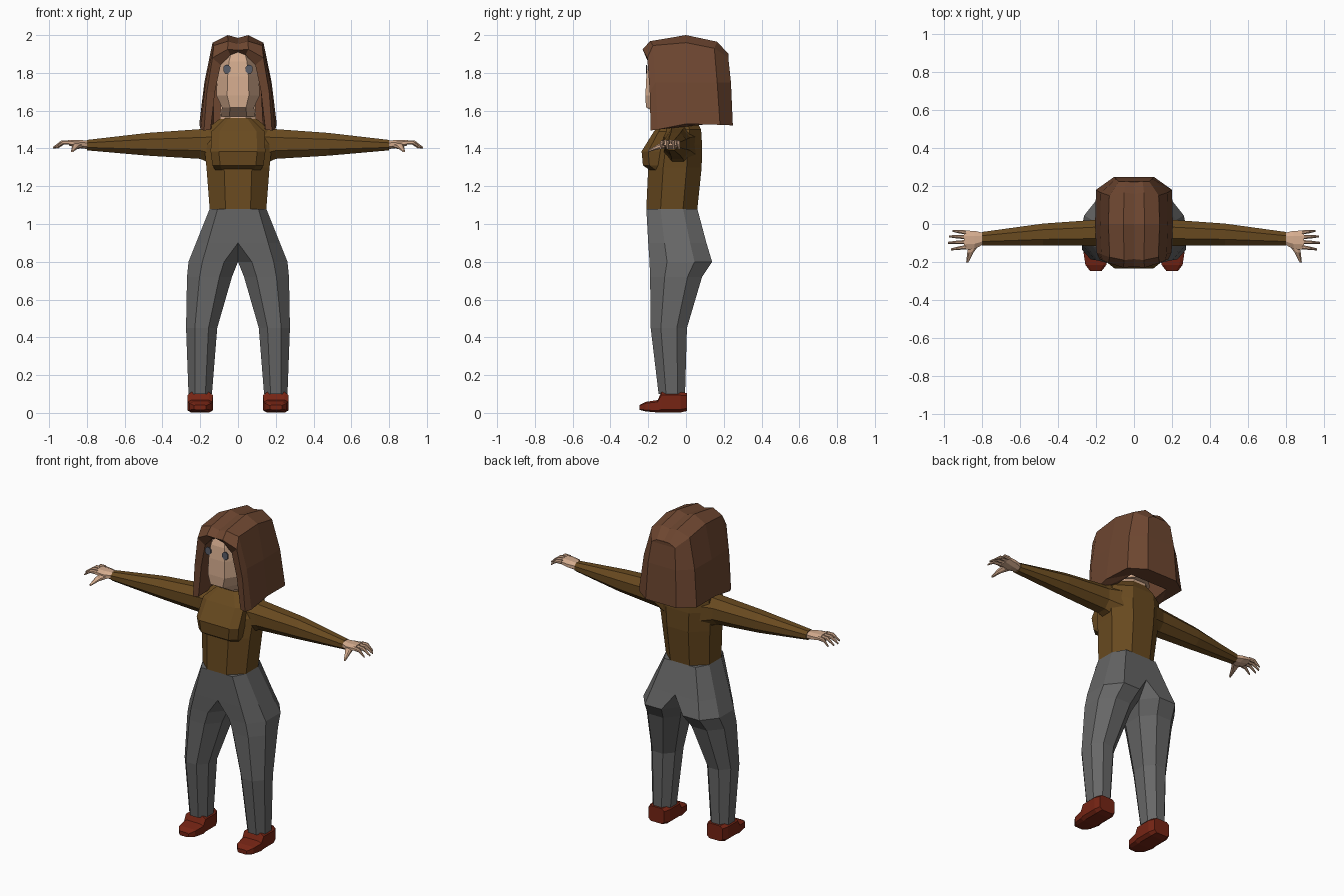
import bpy
import bmesh

if "Cube" in bpy.data.objects:
    bpy.data.objects.remove(bpy.data.objects["Cube"], do_unlink=True)


def material(name, rgb):
    mat = bpy.data.materials.new(name)
    mat.use_nodes = True
    color = (*rgb, 1)
    mat.diffuse_color = color
    mat.node_tree.nodes["Principled BSDF"].inputs["Base Color"].default_value = color
    return mat


SKIN = material("skin", (.66, .41, .27))
SWEATER = material("brown sweater", (.14, .068, .014))
TROUSERS = material("grey trousers", (.135, .135, .135))
SHOES = material("red shoes", (.18, .018, .007))
HAIR = material("brown hair", (.155, .062, .03))
EYES = material("slate eyes", (.1, .11, .14))


def finish(name, bm, mat, mirror):
    """Clean the mesh, add it to the scene and mirror it when it is one of a pair."""
    bmesh.ops.remove_doubles(bm, verts=bm.verts, dist=.0005)
    bmesh.ops.recalc_face_normals(bm, faces=bm.faces)
    if mirror:
        seam = [f for f in bm.faces if all(abs(v.co.x) < .001 for v in f.verts)]
        bmesh.ops.delete(bm, geom=seam, context='FACES')
    mesh = bpy.data.meshes.new(name)
    bm.to_mesh(mesh)
    bm.free()
    mesh.materials.append(mat)
    obj = bpy.data.objects.new(name, mesh)
    bpy.context.collection.objects.link(obj)
    if mirror:
        obj.modifiers.new("Mirror", 'MIRROR').merge_threshold = .001
    return obj


def octagon(a0, a1, b0, b1, cut, inner=None):
    """Rectangle with cut corners; inner sets the cut on the low side of a."""
    inner = cut if inner is None else inner
    w, d = a1 - a0, b1 - b0
    return [(a0 + inner * w, b0), (a1 - cut * w, b0), (a1, b0 + cut * d),
            (a1, b1 - cut * d), (a1 - cut * w, b1), (a0 + inner * w, b1),
            (a0, b1 - inner * d), (a0, b0 + inner * d)]


PLACE = {'X': lambda t, a, b: (t, a, b),
         'Y': lambda t, a, b: (a, t, b),
         'Z': lambda t, a, b: (a, b, t)}


def loft(name, mat, axis, sections, cut=.28, mirror=False):
    """Skin over sections: position, a0, a1, b0, b1 and an optional inner cut."""
    bm = bmesh.new()
    rings = []
    for t, a0, a1, b0, b1, *inner in sections:
        outline = octagon(a0, a1, b0, b1, cut, *inner)
        rings.append([bm.verts.new(PLACE[axis](t, a, b)) for a, b in outline])
    n = len(rings[0])
    for low, high in zip(rings, rings[1:]):
        for i in range(n):
            j = (i + 1) % n
            bm.faces.new((low[i], low[j], high[j], high[i]))
    bm.faces.new(rings[0])
    bm.faces.new(rings[-1])
    return finish(name, bm, mat, mirror)


# Trousers: one half, closed at the centre seam by the mirror
loft("trousers", TROUSERS, 'Z', [
    (.1, .138, .262, -.145, -.005),
    (.45, .11, .275, -.187, .005),
    (.72, .032, .27, -.19, .085),
    (.8, 0, .262, -.193, .138),
    (.9, 0, .222, -.2, .108, 0),
    (1.08, 0, .15, -.21, .06, 0)], mirror=True)

# Shoes: tall at the ankle, low rounded toe
loft("shoes", SHOES, 'Y', [
    (.005, .148, .255, .01, .105),
    (-.03, .133, .268, .002, .11),
    (-.13, .133, .268, .002, .11),
    (-.15, .135, .266, .002, .068),
    (-.215, .145, .256, .008, .058),
    (-.247, .17, .232, .016, .042)], cut=.15, mirror=True)

# Sweater body and chest
loft("sweater_body", SWEATER, 'Z', [
    (1.08, -.15, .15, -.21, .06),
    (1.3, -.167, .167, -.2, .083),
    (1.42, -.18, .18, -.18, .085),
    (1.5, -.17, .17, -.14, .08),
    (1.555, -.1, .1, -.115, .05)])
loft("sweater_chest", SWEATER, 'Z', [
    (1.285, -.12, .12, -.19, 0),
    (1.31, -.135, .135, -.228, 0),
    (1.385, -.145, .145, -.235, 0),
    (1.49, -.14, .14, -.17, 0),
    (1.56, -.07, .07, -.115, 0)], cut=.15)

# Sleeves
loft("sleeves", SWEATER, 'X', [
    (.12, -.12, .05, 1.31, 1.52),
    (.2, -.115, .022, 1.345, 1.502),
    (.48, -.113, .002, 1.362, 1.482),
    (.8, -.112, -.042, 1.39, 1.445)], mirror=True)

# Hands
loft("palms", SKIN, 'X', [
    (.78, -.1, -.05, 1.395, 1.44),
    (.84, -.132, -.036, 1.402, 1.445),
    (.895, -.135, -.035, 1.415, 1.446)], mirror=True)
for finger, y, spread, tip in (("little", -.044, .004, .955), ("ring", -.069, .002, .975),
                               ("middle", -.095, -.002, .98), ("index", -.122, -.006, .965)):
    bend = (.89 + tip) / 2
    loft(finger + "_fingers", SKIN, 'X', [
        (.885, y - .011, y + .011, 1.42, 1.444),
        (bend, y + spread - .009, y + spread + .009, 1.42, 1.442),
        (tip, y + spread * 2 - .005, y + spread * 2 + .005, 1.398, 1.408)], mirror=True)
loft("thumbs", SKIN, 'Y', [
    (-.11, .815, .87, 1.402, 1.432),
    (-.15, .845, .878, 1.395, 1.422),
    (-.202, .872, .884, 1.38, 1.39)], mirror=True)

# Neck and head
loft("neck", SKIN, 'Z', [
    (1.5, -.1, .1, -.12, .05),
    (1.65, -.09, .09, -.1, .05)])
loft("head", SKIN, 'Z', [
    (1.57, -.09, .09, -.13, .08),
    (1.618, -.085, .085, -.212, .1),
    (1.68, -.115, .115, -.215, .12),
    (1.78, -.11, .11, -.21, .13),
    (1.86, -.095, .095, -.2, .13),
    (1.93, -.06, .06, -.175, .1)], cut=.25)

# Eyes: thin plates on the face
loft("eyes", EYES, 'Y', [
    (-.206, .04, .078, 1.797, 1.843),
    (-.213, .04, .078, 1.797, 1.843)], mirror=True)

# Hair: arches from the inner back, out round the face opening, over to the rear.
# Each arch point is (x, y, z) on the left half, from hem to crown.
ARCHES = [
    [(.13, .13, 1.53), (.13, .13, 1.7), (.11, .13, 1.85), (.05, .13, 1.93), (0, .13, 1.93)],
    [(.145, -.183, 1.5), (.122, -.188, 1.7), (.092, -.193, 1.84), (.04, -.2, 1.895),
     (0, -.2, 1.91)],
    [(.18, -.187, 1.495), (.165, -.192, 1.7), (.135, -.205, 1.88), (.055, -.23, 1.925),
     (0, -.225, 1.92)],
    [(.198, -.15, 1.5), (.172, -.16, 1.75), (.128, -.175, 1.945), (.053, -.19, 1.968),
     (0, -.185, 1.955)],
    [(.205, 0, 1.53), (.178, 0, 1.75), (.135, 0, 1.96), (.055, 0, 2), (0, 0, 1.985)],
    [(.2, .18, 1.525), (.175, .165, 1.75), (.13, .15, 1.93), (.053, .165, 1.965),
     (0, .16, 1.955)],
    [(.105, .248, 1.522), (.095, .238, 1.75), (.08, .224, 1.88), (.045, .225, 1.9),
     (0, .22, 1.9)]]
bm = bmesh.new()
rows = []
for half in ARCHES:
    points = half + [(-x, y, z) for x, y, z in reversed(half[:-1])]
    rows.append([bm.verts.new(p) for p in points])
for near, far in zip(rows, rows[1:]):
    for i in range(len(near) - 1):
        bm.faces.new((near[i], near[i + 1], far[i + 1], far[i]))
for row in (rows[0], rows[-1]):
    for i in range(len(row) // 2):
        j = len(row) - 1 - i
        corners = (row[i], row[i + 1], row[j - 1], row[j])
        bm.faces.new(list(dict.fromkeys(corners)))
# Hem under both sides and the back
for near, far in zip(rows[2:], rows[3:]):
    for side in (0, -1):
        inner = rows[1] if near is rows[2] else rows[0]
        bm.faces.new((inner[side], near[side], far[side]))
for side in (0, -1):
    bm.faces.new((rows[0][side], rows[1][side], rows[3][side]))
bm.faces.new((rows[0][0], rows[-1][0], rows[-1][-1], rows[0][-1]))
finish("hair", bm, HAIR, False)
